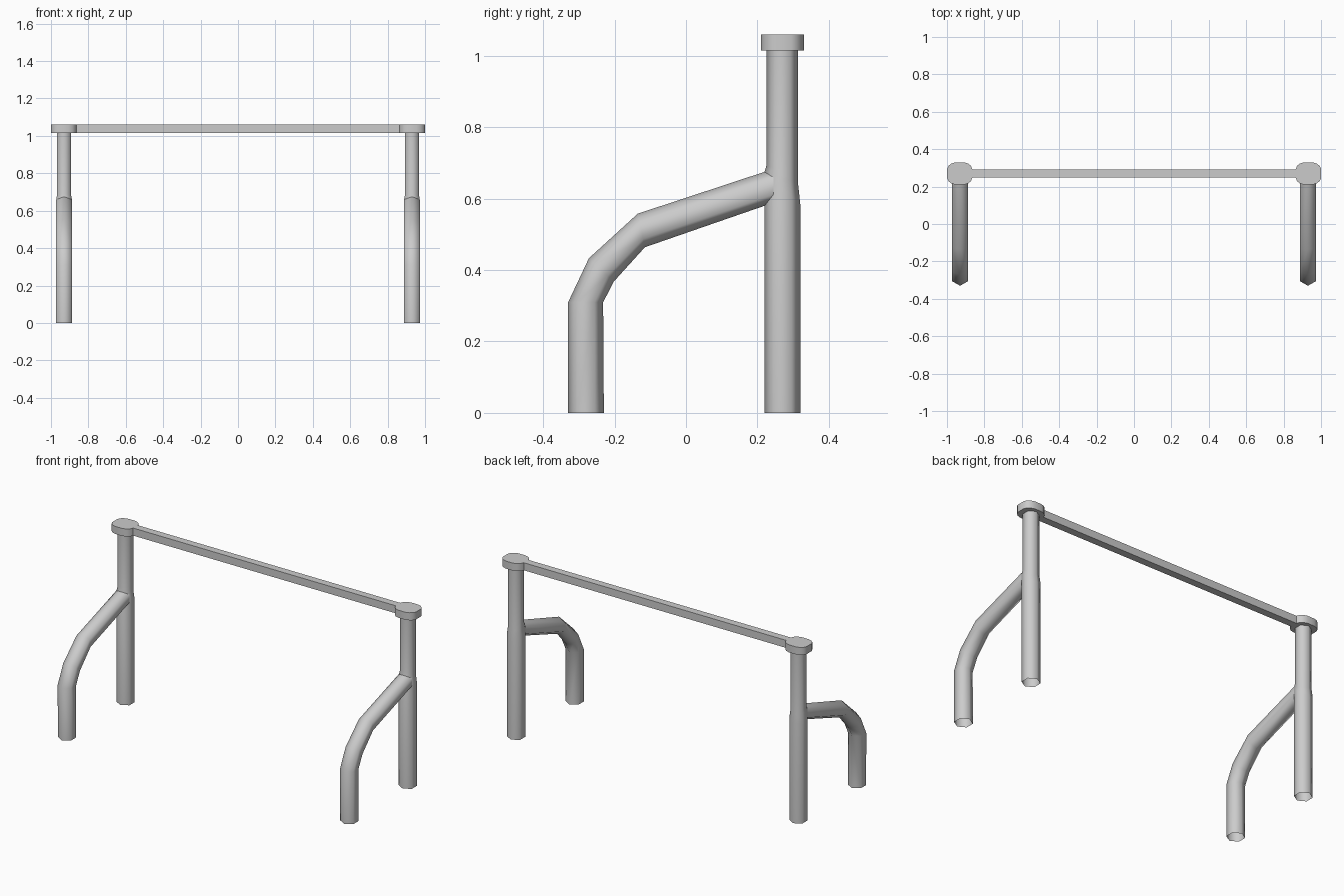
import bpy
import bmesh
from math import sin, cos, pi
from mathutils import Vector

if "Cube" in bpy.data.objects:
    bpy.data.objects.remove(bpy.data.objects["Cube"])

LEG_X = 0.93     # side offset of the leg frames
POST_Y = 0.27    # centre line of the rear post
R = 0.05         # radius of the hexagonal tube


def new_object(name, bm):
    bmesh.ops.recalc_face_normals(bm, faces=bm.faces)
    mesh = bpy.data.meshes.new(name)
    bm.to_mesh(mesh)
    bm.free()
    obj = bpy.data.objects.new(name, mesh)
    bpy.context.collection.objects.link(obj)
    return obj


def hex_ring(outer, inner, r=R, side_shift=(0, 0)):
    """Hexagon whose two tips are given as (y, z); flats face sideways."""
    o, i = Vector((LEG_X, *outer)), Vector((LEG_X, *inner))
    c, h = (o + i) / 2, (o - i) / 2
    ring = []
    for k in range(6):
        p = c + h * cos(k * pi / 3) + Vector((r * sin(k * pi / 3), 0, 0))
        if k % 3:
            p += Vector((0, *side_shift))
        ring.append(p)
    return ring


def tube(name, rings):
    """Open tube lofted through rings, mirrored to the other side."""
    bm = bmesh.new()
    loops = [[bm.verts.new(p) for p in ring] for ring in rings]
    for a, b in zip(loops, loops[1:]):
        for k in range(6):
            n = (k + 1) % 6
            bm.faces.new((a[k], a[n], b[n], b[k]))
    for f in bm.faces:
        f.smooth = True
    obj = new_object(name, bm)
    obj.modifiers.new("mirror", "MIRROR").use_axis[0] = True
    return obj


# Rear posts: wide lower tube, slanted collar, slimmer upper tube
r2 = 0.044
tube("rear_posts", [
    hex_ring((POST_Y - R, 0), (POST_Y + R, 0)),
    hex_ring((POST_Y - R, 0.675), (POST_Y + R, 0.585)),
    hex_ring((POST_Y - r2, 0.695), (POST_Y + r2, 0.64), r2),
    hex_ring((POST_Y - r2, 1.02), (POST_Y + r2, 1.02), r2),
])

# Front legs: upright, then bent back into the rear posts
tube("front_legs", [
    hex_ring((-0.33, 0), (-0.23, 0)),
    hex_ring((-0.33, 0.31), (-0.232, 0.31)),
    hex_ring((-0.272, 0.433), (-0.202, 0.368)),
    hex_ring((-0.135, 0.558), (-0.115, 0.464)),
    hex_ring((0.22, 0.675), (0.22, 0.58), side_shift=(0.025, 0.008)),
])

# Top rail with a rounded pad over each post, one extruded outline
quarter = [(1, 0.025), (0.992, 0.041), (0.977, 0.053), (0.955, 0.06),
           (0.909, 0.06), (0.887, 0.053), (0.872, 0.041), (0.864, 0.022)]
half = quarter + [(-x, y) for x, y in reversed(quarter)]
outline = half + [(x, -y) for x, y in reversed(half)]
bm = bmesh.new()
face = bm.faces.new([bm.verts.new((x, POST_Y + y, 1.015)) for x, y in outline])
top = bmesh.ops.extrude_face_region(bm, geom=[face], use_keep_orig=True)
bmesh.ops.translate(bm, vec=(0, 0, 0.045),
                    verts=[g for g in top["geom"] if isinstance(g, bmesh.types.BMVert)])
rail = new_object("top_rail", bm)
bpy.context.view_layer.objects.active = rail
rail.select_set(True)
bpy.ops.object.shade_smooth_by_angle(angle=0.7)
